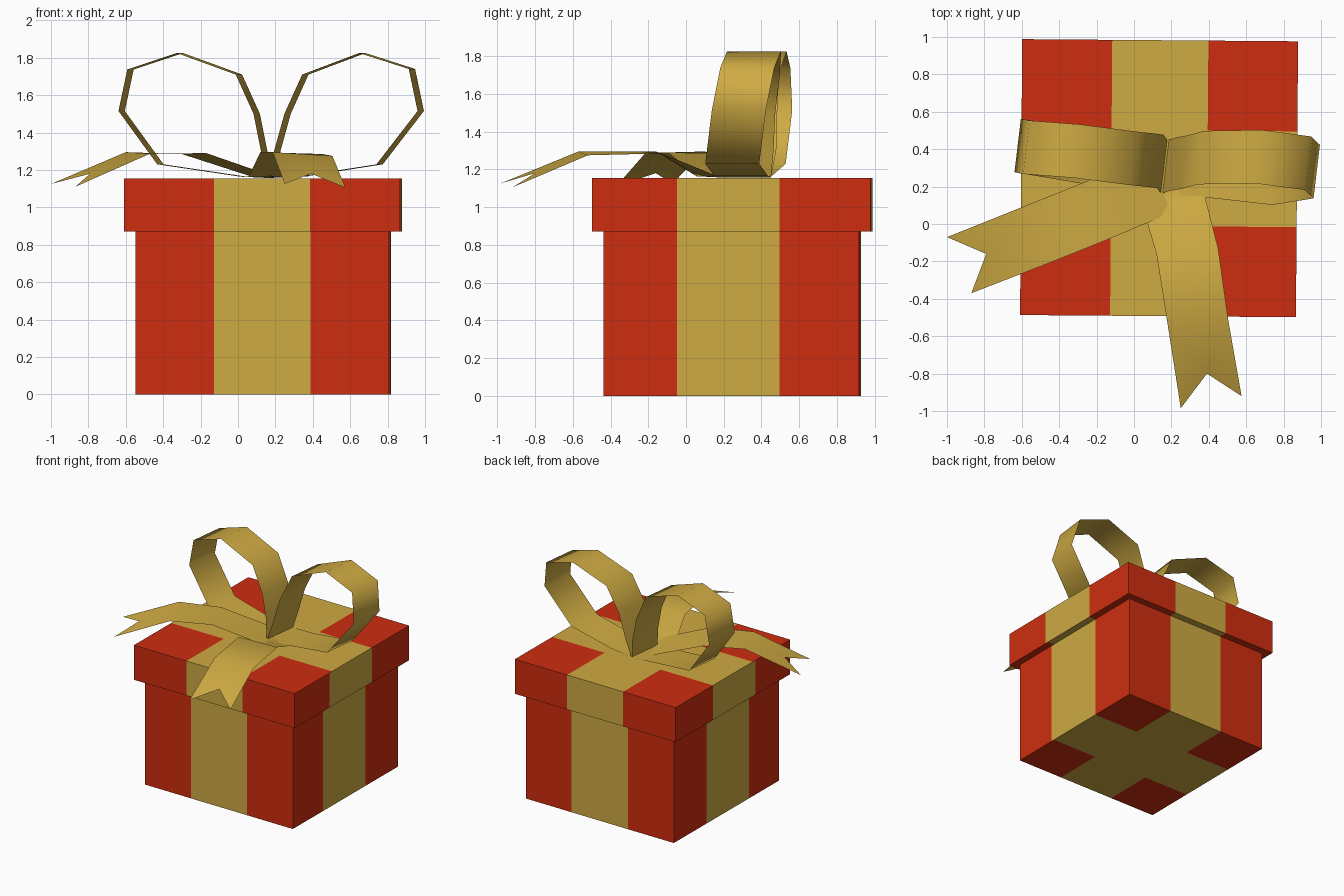
import bpy, bmesh, math
from mathutils import Vector

if "Cube" in bpy.data.objects:
    bpy.data.objects.remove(bpy.data.objects["Cube"])


def material(name, rgb):
    m = bpy.data.materials.new(name)
    m.diffuse_color = (*rgb, 1)
    m.use_nodes = True
    m.node_tree.nodes["Principled BSDF"].inputs["Base Color"].default_value = m.diffuse_color
    return m


RED = material("red_paper", (0.62, 0.027, 0.005))
GOLD = material("gold_ribbon", (0.62, 0.405, 0.056))


def finish(name, bm, mats, smooth=False):
    me = bpy.data.meshes.new(name)
    bm.to_mesh(me)
    bm.free()
    for m in mats:
        me.materials.append(m)
    ob = bpy.data.objects.new(name, me)
    bpy.context.collection.objects.link(ob)
    if smooth:
        bpy.ops.object.select_all(action='DESELECT')
        ob.select_set(True)
        bpy.context.view_layer.objects.active = ob
        bpy.ops.object.shade_smooth_by_angle(angle=math.radians(60))
    return ob


# Striped boxes: cut the faces along the stripe edges, gold inside the cross
X0, X1 = -0.256, 0.258
Y_SIDE, Y_TOP, Y1 = -0.288, -0.256, 0.256


def striped_box(name, side, z0, z1):
    bm = bmesh.new()
    bmesh.ops.create_cube(bm, size=1)
    for v in bm.verts:
        v.co = (v.co.x * side, v.co.y * side, z0 + (v.co.z + 0.5) * (z1 - z0))
    cuts = [((x, 0, 0), (1, 0, 0)) for x in (X0, X1)]
    cuts += [((0, y, 0), (0, 1, 0)) for y in (Y_SIDE, Y_TOP, Y1)]
    for co, no in cuts:
        bmesh.ops.bisect_plane(bm, geom=bm.verts[:] + bm.edges[:] + bm.faces[:],
                               plane_co=co, plane_no=no)
    bm.normal_update()
    for f in bm.faces:
        c = f.calc_center_median()
        low = Y_SIDE if abs(f.normal.x) > 0.5 else Y_TOP
        f.material_index = int(X0 < c.x < X1 or low < c.y < Y1)
    ob = finish(name, bm, (RED, GOLD))
    ob.location = (0.134, 0.245, 0)
    ob.rotation_euler.z = math.radians(-0.45)


striped_box("box_body", 1.356, 0, 0.872)
striped_box("box_lid", 1.475, 0.87, 1.155)


# Ribbon sheet from pairs of edge points, with an optional swallowtail notch
def ribbon(name, pairs, notch=None):
    bm = bmesh.new()
    rows = [[bm.verts.new(p) for p in pair] for pair in pairs]
    last = len(rows) - 1
    for i in range(last):
        (a, b), (c, d) = rows[i], rows[i + 1]
        if notch and i == last - 1:
            n = bm.verts.new(notch)
            for tri in ((a, n, c), (a, b, n), (b, d, n)):
                bm.faces.new(tri)
        else:
            bm.faces.new((a, b, d, c))
    bmesh.ops.recalc_face_normals(bm, faces=bm.faces[:])
    if sum(f.normal.z * f.calc_area() for f in bm.faces) < 0:
        bmesh.ops.reverse_faces(bm, faces=bm.faces[:])
    finish(name, bm, (GOLD,), True)


# Bow loops: centre lines swept by a constant width vector
half = Vector((0.017, 0.143, 0))
loops = {
    "bow_loop_left": [
        (0.16, 0.307, 1.16), (0.14, 0.335, 1.30), (0.10, 0.34, 1.50),
        (0.005, 0.35, 1.71), (-0.31, 0.39, 1.825), (-0.575, 0.41, 1.737),
        (-0.622, 0.42, 1.515), (-0.415, 0.385, 1.23), (0.03, 0.31, 1.164),
        (0.16, 0.307, 1.158)],
    "bow_loop_right": [
        (0.17, 0.307, 1.16), (0.207, 0.32, 1.29), (0.265, 0.33, 1.50),
        (0.36, 0.355, 1.71), (0.665, 0.36, 1.825), (0.93, 0.325, 1.74),
        (0.977, 0.28, 1.515), (0.757, 0.245, 1.23), (0.36, 0.29, 1.168),
        (0.17, 0.307, 1.158)],
}
for name, path in loops.items():
    ribbon(name, [(Vector(p) - half, Vector(p) + half) for p in path])

# Loose ribbon tails
ribbon("ribbon_tail_left", [
    ((0.08, 0.36, 1.162), (0.20, 0.06, 1.162)),
    ((-0.30, 0.21, 1.285), (-0.17, -0.095, 1.29)),
    ((-0.60, 0.09, 1.295), (-0.47, -0.215, 1.287)),
    ((-1.0, -0.07, 1.125), (-0.87, -0.37, 1.11))],
    notch=(-0.79, -0.16, 1.18))
ribbon("ribbon_tail_front", [
    ((0.13, 0.21, 1.16), (0.20, 0.23, 1.16)),
    ((0.055, 0.06, 1.162), (0.375, 0.165, 1.165)),
    ((0.12, -0.16, 1.295), (0.45, -0.13, 1.285)),
    ((0.185, -0.57, 1.295), (0.505, -0.52, 1.275)),
    ((0.25, -0.985, 1.125), (0.575, -0.92, 1.105))],
    notch=(0.39, -0.80, 1.18))
